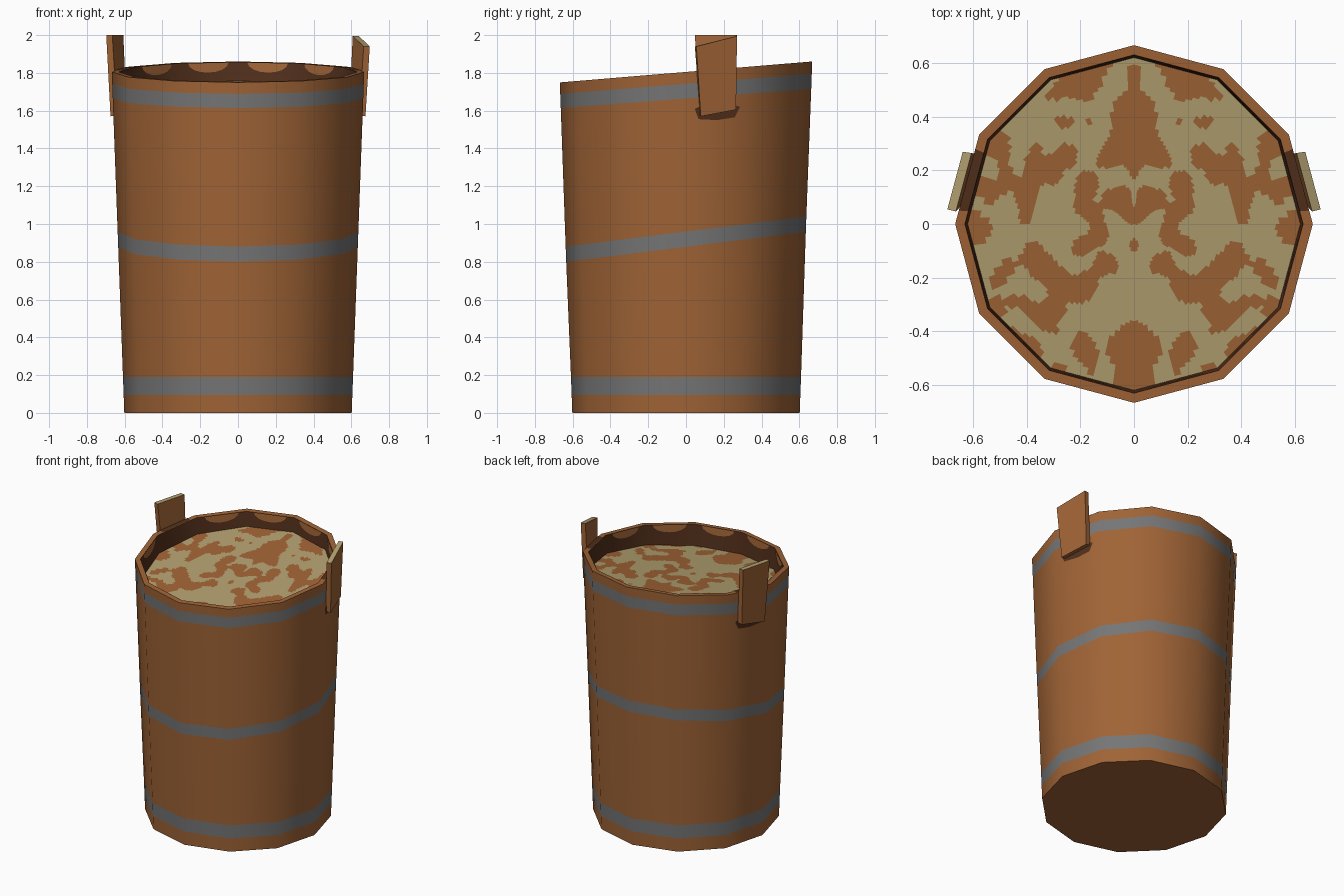
import bpy, bmesh, math
from mathutils import Vector, noise

if "Cube" in bpy.data.objects:
    bpy.data.objects.remove(bpy.data.objects["Cube"])

N = 12  # sides of the bucket


def material(name, rgb):
    m = bpy.data.materials.new(name)
    m.diffuse_color = (*rgb, 1)
    m.use_nodes = True
    m.node_tree.nodes["Principled BSDF"].inputs["Base Color"].default_value = m.diffuse_color
    return m


WOOD = material("brown wood", (0.352, 0.127, 0.037))
TAN = material("pale cut wood", (0.445, 0.352, 0.162))
GREY = material("grey metal", (0.18, 0.18, 0.18))
DARK = material("dark brown", (0.085, 0.029, 0.011))
MATS = [WOOD, TAN, GREY, DARK]
B, T, G, D = range(4)


def finish(bm, name, smooth=False):
    me = bpy.data.meshes.new(name)
    bm.to_mesh(me)
    bm.free()
    for m in MATS:
        me.materials.append(m)
    ob = bpy.data.objects.new(name, me)
    bpy.context.collection.objects.link(ob)
    if smooth:
        bpy.ops.object.select_all(action='DESELECT')
        ob.select_set(True)
        bpy.context.view_layer.objects.active = ob
        bpy.ops.object.shade_smooth_by_angle(angle=math.radians(40))
    return ob


def outer_radius(z):
    return 0.602 + 0.066 * z / 1.8


def point(r, a, z0, slope):
    """Point on a tilted ring."""
    x, y = r * math.cos(a), r * math.sin(a)
    return Vector((x, y, z0 + slope * y))


# bucket shell: rings as (radius, centre height, tilt), with a colour for each band
heights = [(0, 0), (0.095, 0), (0.19, 0), (0.88, 0.125), (0.96, 0.125),
           (1.665, 0.077), (1.742, 0.08), (1.805, 0.083)]
rings = [(outer_radius(z), z, s) for z, s in heights]
rings += [(0.632, 1.805, 0.083), (0.62, 1.66, 0.125)]
colours = [B, G, B, G, B, G, B, B, D]
bm = bmesh.new()
loops = [[bm.verts.new(point(r, i * math.tau / N, z, s)) for i in range(N)]
         for r, z, s in rings]
for k, col in enumerate(colours):
    for i in range(N):
        j = (i + 1) % N
        f = bm.faces.new((loops[k][i], loops[k][j], loops[k + 1][j], loops[k + 1][i]))
        f.material_index = col
bm.faces.new(loops[0][::-1])
finish(bm, "bucket", True)

# contents: tilted disc with mottled patches, mirrored across x
SEG, RINGS = 144, 48
bm = bmesh.new()
disc = []
for k in range(RINGS + 1):
    row = []
    for i in range(SEG):
        a = i * math.tau / SEG
        side = (a % (math.tau / N)) - math.pi / N
        r = 0.622 * math.cos(math.pi / N) / math.cos(side) * max(k, 0.05) / RINGS
        row.append(bm.verts.new(point(r, a, 1.68, 0.125)))
    disc.append(row)
bm.faces.new(disc[0]).material_index = T
for k in range(RINGS):
    for i in range(SEG):
        j = (i + 1) % SEG
        f = bm.faces.new((disc[k][i], disc[k + 1][i], disc[k + 1][j], disc[k][j]))
        c = f.calc_center_median()
        n = noise.noise(Vector((abs(c.x) * 11, c.y * 11, 3.7)))
        f.material_index = B if n > 0.0 else T
finish(bm, "contents")


def on_side(i, t, r, z):
    """Point at fraction t along side i of a ring, at height z."""
    a, b = i * math.tau / N, (i + 1) * math.tau / N
    p = Vector((math.cos(a), math.sin(a), 0)).lerp(Vector((math.cos(b), math.sin(b), 0)), t) * r
    p.z = z
    return p


# lighter scallops along the top of the inside wall
bm = bmesh.new()
for i in range(N):
    if i in (0, 5):
        continue
    pts = []
    for q in range(9):
        a = math.pi * q / 8
        t, drop = 0.5 + 0.34 * math.cos(a), 0.05 * math.sin(a)
        p = on_side(i, t, 0.629 - 0.08 * drop, 0)
        p.z = 1.803 + 0.083 * p.y - drop
        pts.append(bm.verts.new(p))
    bm.faces.new(pts)
bmesh.ops.recalc_face_normals(bm, faces=bm.faces)
for f in bm.faces:
    c = f.calc_center_median()
    if f.normal.x * c.x + f.normal.y * c.y > 0:
        f.normal_flip()
finish(bm, "inside_scallops")

# handle ears and the dark patches around them
for sx, name, tops in ((1, "right", (1.94, 1.995)), (-1, "left", (2.0, 2.0))):
    def mirrored(p):
        return Vector((p.x * sx, p.y, p.z))

    def ear_point(apothem, y, z):
        c, s = math.cos(math.pi / N), math.sin(math.pi / N)
        return mirrored(Vector(((apothem - y * s) / c, y, z)))

    bm = bmesh.new()
    low = [(0.638, 0.075, 1.575), (0.672, 0.078, 1.57), (0.672, 0.265, 1.605), (0.638, 0.262, 1.61)]
    top = [(0.655, 0.047, tops[0]), (0.688, 0.055, tops[0]), (0.688, 0.27, tops[1]), (0.655, 0.265, tops[1])]
    lo = [bm.verts.new(ear_point(*p)) for p in low]
    hi = [bm.verts.new(ear_point(*p)) for p in top]
    bm.faces.new(lo)
    bm.faces.new(hi).material_index = T
    for i in range(4):
        j = (i + 1) % 4
        bm.faces.new((lo[i], lo[j], hi[j], hi[i]))
    bmesh.ops.recalc_face_normals(bm, faces=bm.faces)
    finish(bm, name + "_ear")

    # patch on the wall below the ear
    bm = bmesh.new()
    wall = [(0.14, 1.61), (0.2, 1.555), (0.5, 1.55), (0.78, 1.565), (0.86, 1.62), (0.5, 1.66)]
    f = bm.faces.new([bm.verts.new(mirrored(on_side(0, t, outer_radius(z) + 0.003, z))) for t, z in wall])
    f.normal_update()
    if f.normal.x * sx < 0:
        f.normal_flip()
    f.material_index = D
    # patch on the rim beside the ear
    quad = [on_side(0, t, r, 0) for t, r in ((0.15, 0.632), (0.15, 0.668), (0.84, 0.668), (0.84, 0.632))]
    for p in quad:
        p.z = 1.808 + 0.083 * p.y
    f = bm.faces.new([bm.verts.new(mirrored(p)) for p in quad])
    f.normal_update()
    if f.normal.z < 0:
        f.normal_flip()
    f.material_index = D
    finish(bm, name + "_ear_patches")
